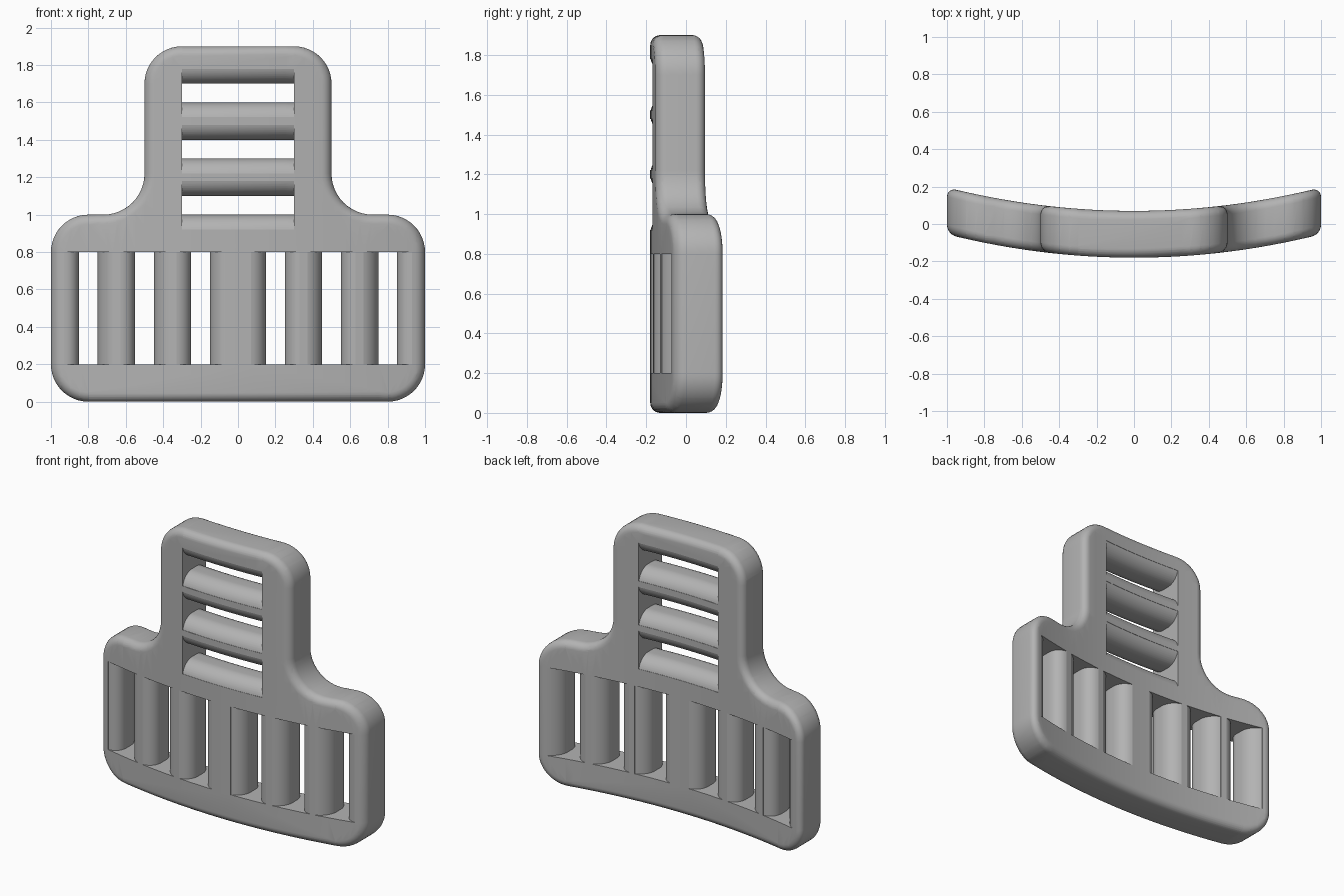
import bpy, bmesh, math
from mathutils import Vector

if "Cube" in bpy.data.objects:
    bpy.data.objects.remove(bpy.data.objects["Cube"])

HALF = 0.125      # half of the plate thickness
EDGE = 0.05       # rounding of the outer edge
NARROW, ROUND = 0.05, 0.1   # slot half width, bar rounding radius

grey = bpy.data.materials.new("grey plastic")
grey.diffuse_color = (0.45, 0.45, 0.45, 1)
grey.use_nodes = True
grey.node_tree.nodes["Principled BSDF"].inputs["Base Color"].default_value = grey.diffuse_color


def make_object(name, bm):
    bmesh.ops.recalc_face_normals(bm, faces=bm.faces)
    mesh = bpy.data.meshes.new(name)
    bm.to_mesh(mesh)
    bm.free()
    ob = bpy.data.objects.new(name, mesh)
    bpy.context.collection.objects.link(ob)
    return ob


def skin(bm, rings):
    """Join equal rings of points into a closed solid."""
    loops = [[bm.verts.new(p) for p in ring] for ring in rings]
    for a, b in zip(loops, loops[1:]):
        for i in range(len(a)):
            j = (i + 1) % len(a)
            bm.faces.new((a[i], a[j], b[j], b[i]))
    bm.faces.new(loops[0])
    bm.faces.new(loops[-1])


def outline(inset, y, n=12):
    """Plate outline from corner arcs: centre x, z, radius, start, end, side."""
    arcs = [(0.8, 0.2, 0.2, -90, 0, 1), (0.8, 0.8, 0.2, 0, 90, 1),
            (0.72, 1.22, 0.22, 270, 180, -1), (0.3, 1.7, 0.2, 0, 90, 1)]
    half = []
    for cx, cz, r, a0, a1, side in arcs:
        r -= side * inset
        for i in range(n + 1):
            a = math.radians(a0 + (a1 - a0) * i / n)
            half.append((cx + r * math.cos(a), y, cz + r * math.sin(a)))
    return half + [(-x, y, z) for x, y, z in reversed(half)]


# plate with rounded outer edge
rings = []
for side in (-1, 1):
    steps = range(7) if side < 0 else range(6, -1, -1)
    for i in steps:
        a = math.radians(90 * i / 6)
        rings.append(outline(EDGE * (1 - math.sin(a)),
                             side * (HALF - EDGE + EDGE * math.cos(a))))
bm = bmesh.new()
skin(bm, rings)
plate = make_object("buckle_plate", bm)

# slot section: narrow in the middle, flaring to both faces
quarter = [(NARROW + ROUND * (1 - math.cos(a)), HALF - ROUND + ROUND * math.sin(a))
           for a in (math.radians(78 * i / 10) for i in range(11))]
quarter.append((quarter[-1][0], 0.2))
right = [(u, -v) for u, v in reversed(quarter)] + quarter
section = right + [(-u, v) for u, v in reversed(right)]

# slot cutters: six upright below, three level above
bm = bmesh.new()
for cx in (-0.8, -0.5, -0.2, 0.2, 0.5, 0.8):
    skin(bm, [[(cx + u, v, z) for u, v in section] for z in (0.2, 0.8)])
for cz in (1.05, 1.35, 1.65):
    skin(bm, [[(x, v, cz + u) for u, v in section] for x in (-0.3, 0.3)])
cutter = make_object("slot_cutter", bm)
cutter.hide_render = True

mod = plate.modifiers.new("slots", "BOOLEAN")
mod.operation = "DIFFERENCE"
mod.solver = "EXACT"
mod.object = cutter
bpy.context.view_layer.objects.active = plate
plate.select_set(True)
bpy.ops.object.modifier_apply(modifier=mod.name)
bpy.data.objects.remove(cutter)

# slice the plate across its width, then curve it
bm = bmesh.new()
bm.from_mesh(plate.data)
bmesh.ops.triangulate(bm, faces=bm.faces)
for i in range(-19, 20):
    bmesh.ops.bisect_plane(bm, geom=bm.verts[:] + bm.edges[:] + bm.faces[:],
                           plane_co=Vector((i * 0.05 + 0.003, 0, 0)), plane_no=(1, 0, 0))
for v in bm.verts:
    v.co.y += 0.125 * v.co.x ** 2 - 0.055
bm.to_mesh(plate.data)
bm.free()

plate.data.materials.clear()
plate.data.materials.append(grey)
bpy.ops.object.shade_smooth_by_angle(angle=math.radians(35))
